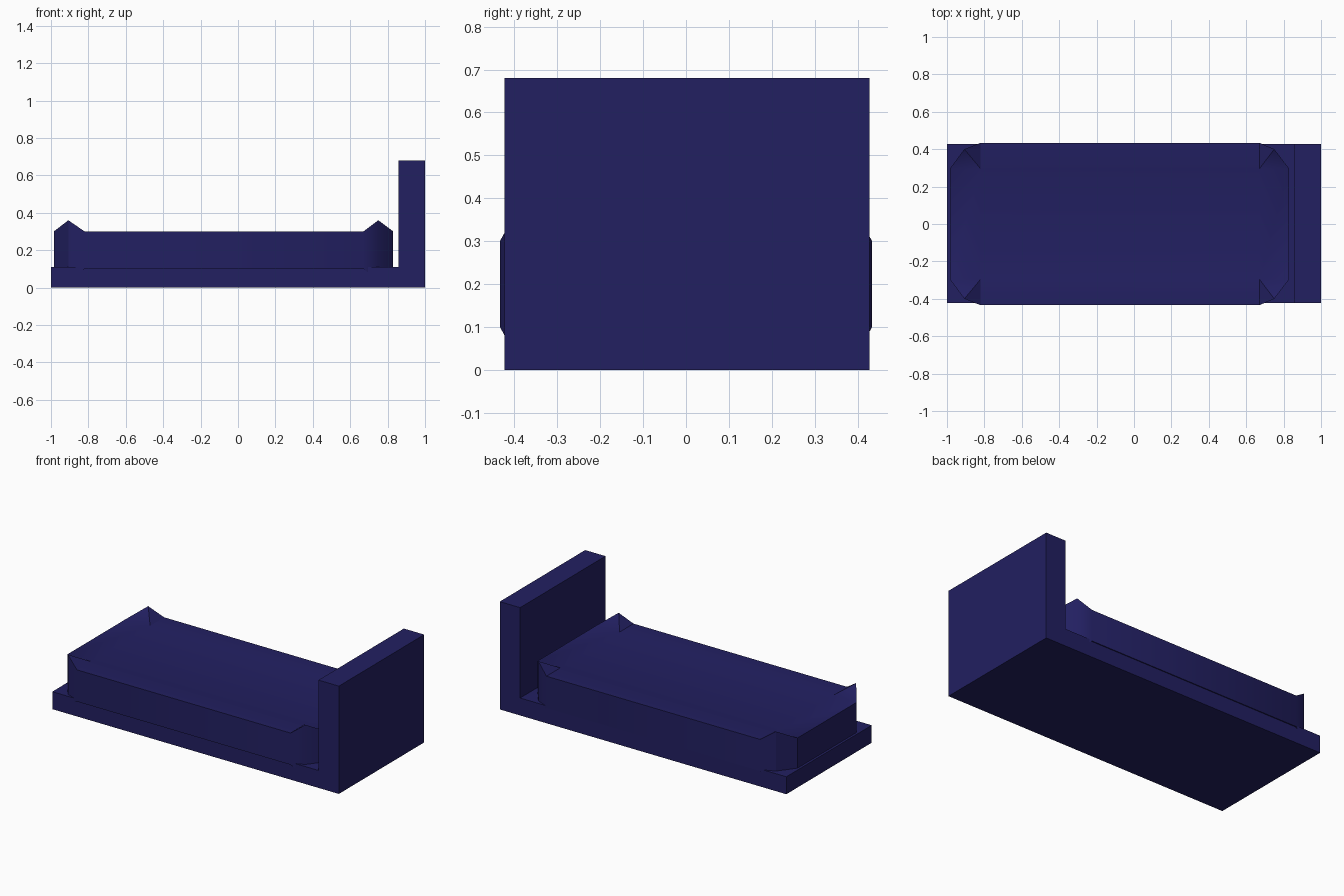
import bpy, bmesh

if "Cube" in bpy.data.objects:
    bpy.data.objects.remove(bpy.data.objects["Cube"])

navy = bpy.data.materials.new("navy")
navy.diffuse_color = (0.016, 0.014, 0.12, 1)
navy.use_nodes = True
navy.node_tree.nodes["Principled BSDF"].inputs["Base Color"].default_value = navy.diffuse_color


def make_object(name, bm):
    bmesh.ops.recalc_face_normals(bm, faces=bm.faces)
    mesh = bpy.data.meshes.new(name)
    bm.to_mesh(mesh)
    bm.free()
    obj = bpy.data.objects.new(name, mesh)
    bpy.context.collection.objects.link(obj)
    mesh.materials.append(navy)
    return obj


# Bed frame: L-shaped side profile (base and headboard) extruded across the width
y0, y1 = -0.423, 0.428
profile = [(-1, 0), (1, 0), (1, 0.68), (0.858, 0.68), (0.858, 0.11), (-1, 0.11)]
bm = bmesh.new()
side = bm.faces.new([bm.verts.new((x, y0, z)) for x, z in profile])
ext = bmesh.ops.extrude_face_region(bm, geom=[side])
bmesh.ops.translate(bm, vec=(0, y1 - y0, 0),
                    verts=[v for v in ext["geom"] if isinstance(v, bmesh.types.BMVert)])
make_object("bed_frame", bm)

# Mattress: 4x4 grid top and bottom, corners pulled in and flared up / down
xs = [-0.985, -0.82, 0.67, 0.83]
ys = [-0.434, -0.295, 0.295, 0.434]
corner_x = {0: -0.907, 3: 0.75}
corner_y = {0: -0.40, 3: 0.40}
bm = bmesh.new()


def layer(z, flare):
    grid = {}
    for i in range(4):
        for j in range(4):
            if i in corner_x and j in corner_y:
                co = (corner_x[i], corner_y[j], z + flare)
            else:
                co = (xs[i], ys[j], z)
            grid[i, j] = bm.verts.new(co)
    for i in range(3):
        for j in range(3):
            quad = [(i, j), (i + 1, j), (i + 1, j + 1), (i, j + 1)]
            if i != 1 and j != 1:
                # split corner patches along the ridge from the peak inwards
                k = quad.index((0 if i == 0 else 3, 0 if j == 0 else 3))
                q = quad[k:] + quad[:k]
                bm.faces.new([grid[c] for c in q[:3]])
                bm.faces.new([grid[c] for c in (q[0], q[2], q[3])])
            else:
                bm.faces.new([grid[c] for c in quad])
    return grid


top = layer(0.30, 0.06)
bottom = layer(0.10, -0.06)

# Mattress side walls around the rim
rim = ([(i, 0) for i in range(3)] + [(3, j) for j in range(3)]
       + [(i, 3) for i in (3, 2, 1)] + [(0, j) for j in (3, 2, 1)])
for a, b in zip(rim, rim[1:] + rim[:1]):
    bm.faces.new([bottom[a], bottom[b], top[b], top[a]])
mattress = make_object("mattress", bm)

bpy.context.view_layer.objects.active = mattress
mattress.select_set(True)
bpy.ops.object.shade_smooth_by_angle(angle=0.5236)
